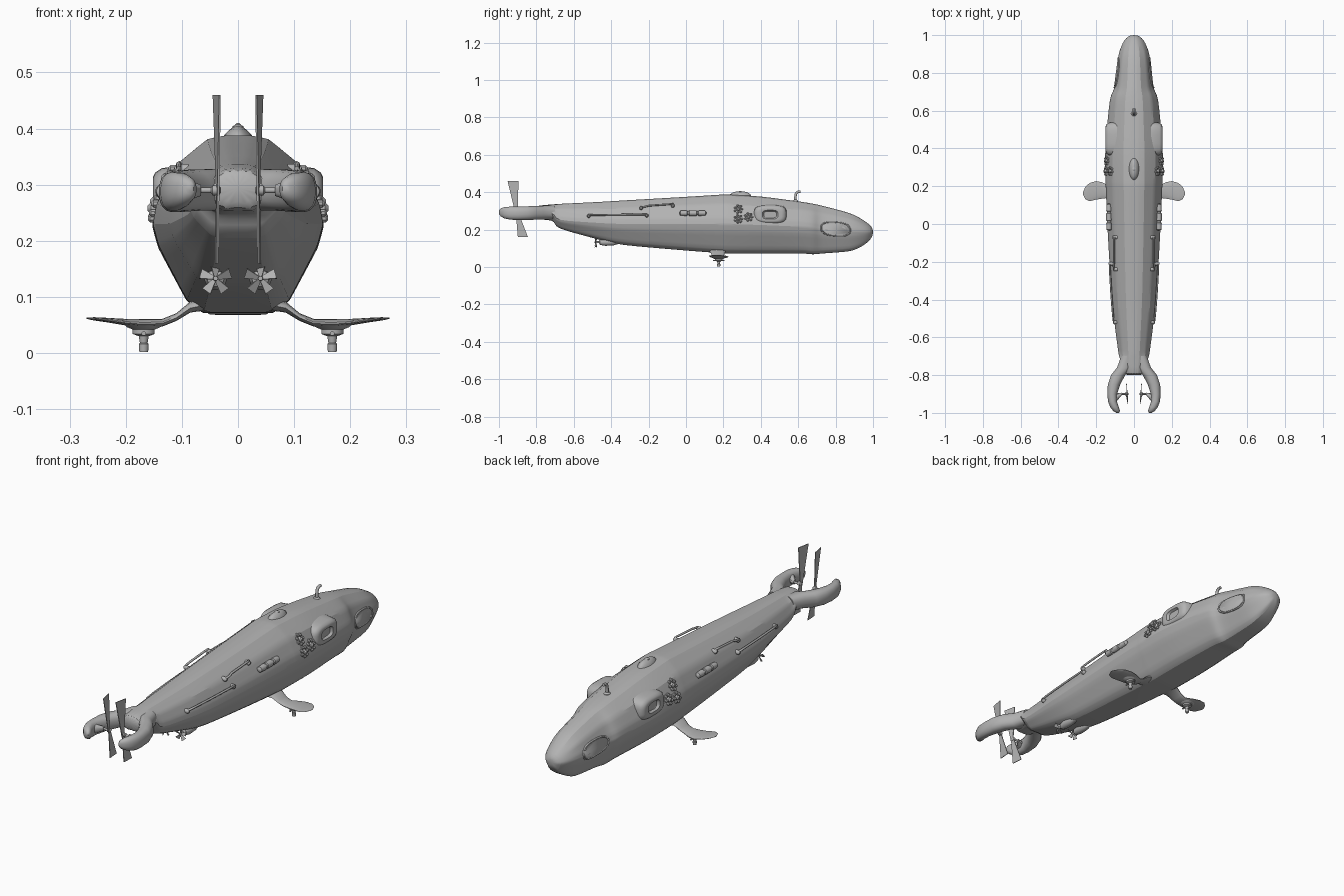
import bpy, bmesh, math
from mathutils import Vector

if "Cube" in bpy.data.objects:
    bpy.data.objects.remove(bpy.data.objects["Cube"])

GREY = (0.45, 0.45, 0.45, 1)
mat = bpy.data.materials.new("hull grey")
mat.use_nodes = True
mat.diffuse_color = GREY
mat.node_tree.nodes["Principled BSDF"].inputs["Base Color"].default_value = GREY


def finish(name, bm, mirror=True, angle=40):
    bmesh.ops.recalc_face_normals(bm, faces=bm.faces[:])
    me = bpy.data.meshes.new(name)
    bm.to_mesh(me)
    bm.free()
    ob = bpy.data.objects.new(name, me)
    bpy.context.collection.objects.link(ob)
    me.materials.append(mat)
    if mirror:
        ob.modifiers.new("Mirror", 'MIRROR')
    bpy.ops.object.select_all(action='DESELECT')
    ob.select_set(True)
    bpy.context.view_layer.objects.active = ob
    bpy.ops.object.shade_smooth_by_angle(angle=math.radians(angle))
    return ob


def loft(name, rings, mirror=True, angle=40, bm=None):
    """Skin a row of closed rings and cap both ends."""
    add_only = bm is not None
    bm = bm or bmesh.new()
    rows = [[bm.verts.new(p) for p in r] for r in rings]
    n = len(rows[0])
    for a, b in zip(rows, rows[1:]):
        for i in range(n):
            j = (i + 1) % n
            bm.faces.new((a[i], a[j], b[j], b[i]))
    bm.faces.new(rows[0])
    bm.faces.new(rows[-1][::-1])
    return None if add_only else finish(name, bm, mirror, angle)


def ring(centre, u, v, n=16, power=1.0):
    """Ellipse (or rounded square, power < 1) spanned by the vectors u and v."""
    out = []
    for i in range(n):
        t = 2 * math.pi * (i + 0.5) / n
        c, s = math.cos(t), math.sin(t)
        out.append(Vector(centre) + Vector(u) * math.copysign(abs(c) ** power, c)
                   + Vector(v) * math.copysign(abs(s) ** power, s))
    return out


def spin(name, base, axis, profile, mirror=True, n=16, bm=None):
    """Turned part: profile is (distance along axis, radius)."""
    axis = Vector(axis).normalized()
    u = axis.orthogonal().normalized()
    v = axis.cross(u)
    return loft(name, [ring(Vector(base) + axis * d, u * r, v * r, n) for d, r in profile], mirror, 40, bm)


def tube(name, pts, r, mirror=True, closed=False):
    cu = bpy.data.curves.new(name, 'CURVE')
    cu.dimensions = '3D'
    cu.bevel_depth = r
    cu.bevel_resolution = 3
    cu.use_fill_caps = True
    sp = cu.splines.new('POLY')
    sp.points.add(len(pts) - 1)
    for p, co in zip(sp.points, pts):
        p.co = (*co, 1)
    sp.use_cyclic_u = closed
    ob = bpy.data.objects.new(name, cu)
    bpy.context.collection.objects.link(ob)
    cu.materials.append(mat)
    if mirror:
        ob.modifiers.new("Mirror", 'MIRROR')
    return ob


# Hull: y, half width, top, widest height, bottom
SECTIONS = [
    (-0.80, .06, .328, .29, .255), (-0.71, .075, .335, .29, .25), (-0.69, .082, .337, .25, .207),
    (-0.46, .112, .348, .235, .145), (-0.35, .122, .355, .23, .118), (0.0, .142, .375, .23, .088),
    (0.2, .15, .388, .23, .073), (0.22, .152, .388, .23, .072), (0.4, .154, .378, .225, .071),
    (0.63, .132, .347, .215, .073), (0.68, .123, .338, .21, .067), (0.72, .102, .33, .2, .072),
    (0.88, .086, .288, .19, .083), (0.95, .068, .252, .188, .112), (0.99, .04, .22, .187, .15),
    (1.0, .014, .2, .187, .175)]
rings = []
for y, w, top, mid, bot in SECTIONS:
    up, down = top - mid, mid - bot
    half = [(.14, 1), (.36, .96), (.74, .66), (.96, .22), (1, 0), (.93, -.25), (.6, -.86), (.42, -1)]
    pts = [(w * a, y, mid + b * (up if b > 0 else down)) for a, b in half]
    rings.append(pts + [(-x, yy, z) for x, yy, z in reversed(pts)])
hull = loft("hull", rings, False, 25)
crease = hull.data.attributes.new("crease_edge", 'FLOAT', 'EDGE')
for e in hull.data.edges:
    a, b = (hull.data.vertices[i].co for i in e.vertices)
    crease.data[e.index].value = 0.6 if abs(a.y - b.y) > .01 and a.y < .9 else (0.3 if a.y < .9 else 0)
sub = hull.modifiers.new("Subdivision", 'SUBSURF')
sub.levels = sub.render_levels = 2
bpy.context.view_layer.update()
solid = hull.evaluated_get(bpy.context.evaluated_depsgraph_get())


def skin(y, z, lift=0.0):
    """Point on the left hull side at the given y and z."""
    hit, loc, nor, _ = solid.ray_cast(Vector((1, y, z)), Vector((-1, 0, 0)))
    return loc + nor * lift if hit else Vector((.1, y, z))


# Forked tail: y, x centre, half width, z centre, half height
prong = [(-0.70, .035, .033, .292, .036), (-0.76, .05, .04, .291, .037), (-0.80, .084, .038, .29, .037),
         (-0.85, .106, .033, .288, .037), (-0.90, .115, .026, .287, .036), (-0.94, .114, .024, .288, .035),
         (-0.97, .103, .023, .29, .031), (-0.99, .092, .018, .292, .022), (-1.0, .086, .007, .293, .01)]
loft("tail_prong", [ring((x, y, z), (w, 0, 0), (0, 0, h), 20, .85) for y, x, w, z, h in prong], angle=60)
loft("prong_hook", [ring((x, y, .29), (0, d, 0), (0, 0, h)) for x, y, d, h in
                    [(.11, -.93, .03, .026), (.085, -.915, .016, .017), (.066, -.9, .008, .01)]])

# Tail rotors on sideways axles
spin("rotor_axle", (.03, -.9, .29), (1, 0, 0), [(0, .004), (.004, .009), (.015, .009), (.018, .005), (.07, .005)])
bm = bmesh.new()
for z0, y0, z1, y1, w1, twist in [(.28, -.905, .46, -.925, .03, .006), (.30, -.905, .16, -.872, .028, .002)]:
    loft("", [ring((.036, y0, z0), (.001, .006, 0), (.002, 0, 0), 4, .1),
              ring((.038, y1, z1), (twist, w1, 0), (.0015, 0, 0), 4, .1)], bm=bm)
finish("rotor_blades", bm)

# Side fins: x, rear y, front y, z, half thickness
fin = [(.055, .12, .22, .088, .012), (.085, .13, .21, .082, .01), (.11, .137, .205, .064, .007),
       (.135, .138, .205, .054, .007), (.17, .133, .222, .053, .008), (.2, .128, .228, .055, .006),
       (.235, .12, .218, .059, .004), (.257, .13, .198, .061, .003), (.27, .155, .17, .062, .001)]
loft("side_fin", [ring((x, (a + b) / 2, z), (0, (b - a) / 2, 0), (0, 0, t)) for x, a, b, z, t in fin], angle=60)
spin("fin_pod", (.168, .175, .054), (0, 0, -1),
     [(0, .04), (.008, .03), (.012, .02), (.02, .02), (.024, .009), (.036, .007), (.038, .009), (.052, .008)])
spin("fin_pod_rod", (.168, .145, .035), (0, 1, 0), [(0, .004), (.06, .004)], n=8)

# Belly thrusters with small screws
spin("belly_thruster", (.04, -.49, .133), (0, 1, 0),
     [(0, .004), (.025, .006), (.03, .015), (.06, .02), (.1, .018), (.15, .004)])
bm = bmesh.new()
for k in range(5):
    t = 2 * math.pi * k / 5 + .3
    out, side = Vector((math.cos(t), 0, math.sin(t))), Vector((-math.sin(t), .6, math.cos(t)))
    hub = Vector((.04, -.482, .133))
    thin = out.cross(side) * .001
    loft("", [ring(hub + out * .003, side * .003, thin, 4, .1),
              ring(hub + out * .028, side * .009, thin, 4, .1)], bm=bm)
finish("belly_screw", bm)

# Side turrets with a dished face
x0 = skin(.45, .28).x
turret = [(-.04, .09, .054), (.005, .086, .05), (.017, .076, .042), (.021, .062, .034),
          (.02, .042, .024), (.009, .034, .018)]
loft("side_turret", [ring((x0 + d, .45, .28), (0, a, 0), (0, 0, b), 28, .6) for d, a, b in turret])

# Segmented canisters
cx = skin(.04, .29).x + .008
profile = [(0, .005), (.005, .013), (.04, .015), (.043, .011), (.05, .011), (.053, .015),
           (.09, .015), (.093, .011), (.1, .011), (.103, .015), (.138, .013), (.144, .005)]
spin("side_canister", (cx, -.035, .288), (0, 1, 0), profile)

# Handrails standing off the hull
for name, y0, y1, z0, z1 in [("lower_rail", -.52, -.21, .272, .275), ("upper_rail", -.24, -.07, .315, .327)]:
    pts = [skin(y0, z0)]
    for i in range(9):
        f = i / 8
        pts.append(skin(y0 + (y1 - y0) * f, z0 + (z1 - z0) * f, .014))
    pts.append(skin(y1, z1))
    tube(name, pts, .005)
    for end, y, z in (("rear", y0, z0), ("front", y1, z1)):
        p = skin(y, z)
        spin(name + "_foot_" + end, p - Vector((.008, 0, 0)), (1, 0, 0), [(0, .01), (.018, .01), (.025, .005)])

# Valve wheels: ring of knobs around a hub
bm = bmesh.new()
for y, z in [(.28, .31), (.28, .258), (.335, .268)]:
    c = skin(y, z)
    spin("", c - Vector((.01, 0, 0)), (1, 0, 0), [(0, .011), (.018, .011), (.024, .005)], n=10, bm=bm)
    for k in range(7):
        t = 2 * math.pi * k / 7
        p = skin(y + .019 * math.cos(t), z + .019 * math.sin(t))
        spin("", p - Vector((.008, 0, 0)), (1, 0, 0), [(0, .007), (.014, .007), (.018, .003)], n=8, bm=bm)
finish("valve_wheels", bm)

# Nose windows: raised rim around a thin plate
def window_loop(scale, lift):
    return [skin(p.y, p.z, lift) for p in ring((0, .8, .203), (0, .078 * scale, -.006 * scale),
                                               (0, 0, .036 * scale), 32, .75)]


tube("window_rim", window_loop(1, 0), .004, closed=True)
loft("window_plate", [window_loop(.97, -.004), window_loop(.9, .003)], angle=60)

# Deck dome and seam ridges
loft("deck_dome", [ring((0, .29, z), (a, 0, 0), (0, b, 0), 24) for z, a, b in
                   [(.37, .03, .062), (.388, .025, .056), (.399, .014, .04), (.404, .006, .02)]], False)
spin("deck_cap", (0, .29, .395), (0, 0, 1), [(0, .012), (.009, .01), (.012, .004)], False)

# Periscope with forward bend
tube("periscope", [(0, .585, .33), (0, .585, .375), (0, .587, .39), (0, .592, .398), (0, .6, .402), (0, .612, .403)],
     .007, False)
spin("periscope_collar", (0, .585, .34), (0, 0, 1), [(0, .016), (.014, .015), (.02, .008)], False)
